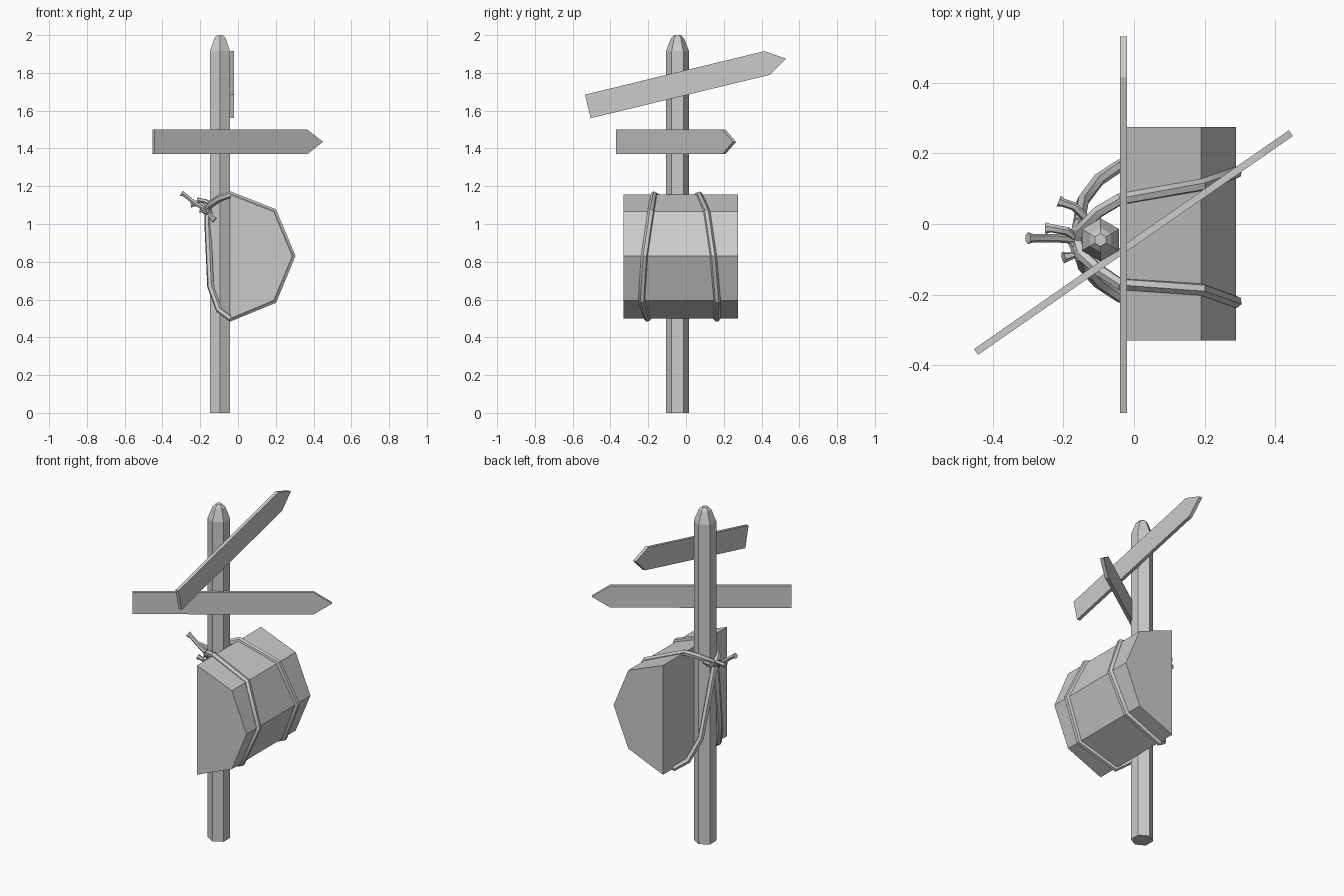
import bpy, bmesh, math
from mathutils import Vector

if "Cube" in bpy.data.objects:
    bpy.data.objects.remove(bpy.data.objects["Cube"])


def make_object(name, bm):
    bmesh.ops.recalc_face_normals(bm, faces=bm.faces)
    mesh = bpy.data.meshes.new(name)
    bm.to_mesh(mesh)
    bm.free()
    ob = bpy.data.objects.new(name, mesh)
    bpy.context.collection.objects.link(ob)
    return ob


def prism(name, profile, origin, direction, depth):
    """Profile (along direction, z) extruded sideways by the depth vector."""
    bm = bmesh.new()
    o, d = Vector(origin), Vector(direction).normalized()
    face = bm.faces.new([bm.verts.new(o + d * s + Vector((0, 0, z))) for s, z in profile])
    ext = bmesh.ops.extrude_face_region(bm, geom=[face])
    verts = [g for g in ext["geom"] if isinstance(g, bmesh.types.BMVert)]
    bmesh.ops.translate(bm, verts=verts, vec=Vector(depth))
    return make_object(name, bm)


def rope(name, points, radius=0.018, flare=False):
    cu = bpy.data.curves.new(name, "CURVE")
    cu.dimensions = "3D"
    cu.bevel_depth = radius
    cu.bevel_resolution = 1
    cu.use_fill_caps = True
    sp = cu.splines.new("POLY")
    sp.points.add(len(points) - 1)
    for p, co in zip(sp.points, points):
        p.co = (*co, 1)
    if flare:
        sp.points[-1].radius = 1.4
    ob = bpy.data.objects.new(name, cu)
    bpy.context.collection.objects.link(ob)
    bpy.ops.object.select_all(action="DESELECT")
    ob.select_set(True)
    bpy.context.view_layer.objects.active = ob
    bpy.ops.object.convert(target="MESH")
    bpy.ops.object.shade_smooth_by_angle(angle=math.radians(40))


# Hexagonal post with tapered tip
bm = bmesh.new()
rings = []
for r, z in [(0.061, 0), (0.061, 1.915), (0.034, 1.985), (0.018, 2.0)]:
    rings.append([bm.verts.new((-0.095 + r * math.sin(k * math.pi / 3),
                                -0.045 + r * math.cos(k * math.pi / 3), z)) for k in range(6)])
for a, b in zip(rings, rings[1:]):
    for k in range(6):
        bm.faces.new((a[k], a[(k + 1) % 6], b[(k + 1) % 6], b[k]))
bm.faces.new(rings[0])
bm.faces.new(rings[-1])
make_object("post", bm)

# Tilted upper sign
prism("upper_sign", [(-0.505, 1.56), (0.445, 1.79), (0.53, 1.875), (0.415, 1.915), (-0.535, 1.685)],
      (-0.04, 0, 0), (0, 1, 0), (0.02, 0, 0))

# Level lower sign, turned in plan
d = Vector((0.885, 0.615, 0)).normalized()
n = Vector((d.y, -d.x, 0))
prism("lower_sign", [(0, 1.37), (0.985, 1.37), (1.085, 1.435), (0.985, 1.50), (0, 1.50)],
      Vector((-0.447, -0.362, 0)) - n * 0.01, d, n * 0.02)

# Half barrel tied to the post
HULL = [(-0.04, 1.155), (0.19, 1.065), (0.288, 0.83), (0.19, 0.595), (-0.04, 0.50)]
prism("half_barrel", HULL, (0, -0.33, 0), (1, 0, 0), (0, 0.605, 0))

# Ropes round the barrel, meeting at the knot behind the post
KNOT = (-0.16, -0.045, 1.07)
front_y = [-0.17, -0.185, -0.22, -0.235, -0.205]
rear_y = [0.07, 0.11, 0.145, 0.165, 0.165]
for name, ys, top, low in [
    ("front_rope", front_y, [(-0.15, -0.085, 1.10), (-0.10, -0.13, 1.135)],
     [(-0.10, -0.165, 0.545), (-0.145, -0.115, 0.67), (-0.16, -0.06, 1.0)]),
    ("rear_rope", rear_y, [(-0.15, -0.015, 1.10), (-0.10, 0.035, 1.135)],
     [(-0.10, 0.125, 0.545), (-0.145, 0.065, 0.67), (-0.16, -0.02, 1.0)]),
]:
    body = [(x, y, z) for (x, z), y in zip(HULL, ys)]
    rope(name, [KNOT] + top + body + low + [KNOT])

# Knot wrap and loose flared tails
rope("knot_wrap", [(-0.15, -0.10, 1.06), (-0.175, -0.045, 1.075), (-0.15, 0.01, 1.09)], 0.016)
TAILS = [
    [KNOT, (-0.22, -0.04, 1.105), (-0.285, -0.04, 1.155), (-0.30, -0.04, 1.163)],
    [KNOT, (-0.19, -0.02, 1.105), (-0.235, -0.012, 1.105), (-0.25, -0.012, 1.103)],
    [(-0.135, 0.015, 1.10), (-0.17, 0.05, 1.12), (-0.20, 0.06, 1.125), (-0.213, 0.065, 1.125)],
    [KNOT, (-0.165, -0.085, 1.06), (-0.185, -0.092, 1.07), (-0.20, -0.095, 1.075)],
    [KNOT, (-0.155, -0.09, 1.06), (-0.135, -0.11, 1.03), (-0.125, -0.112, 1.02)],
]
for i, pts in enumerate(TAILS):
    rope(f"rope_tail_{i + 1}", pts, 0.012, flare=True)
